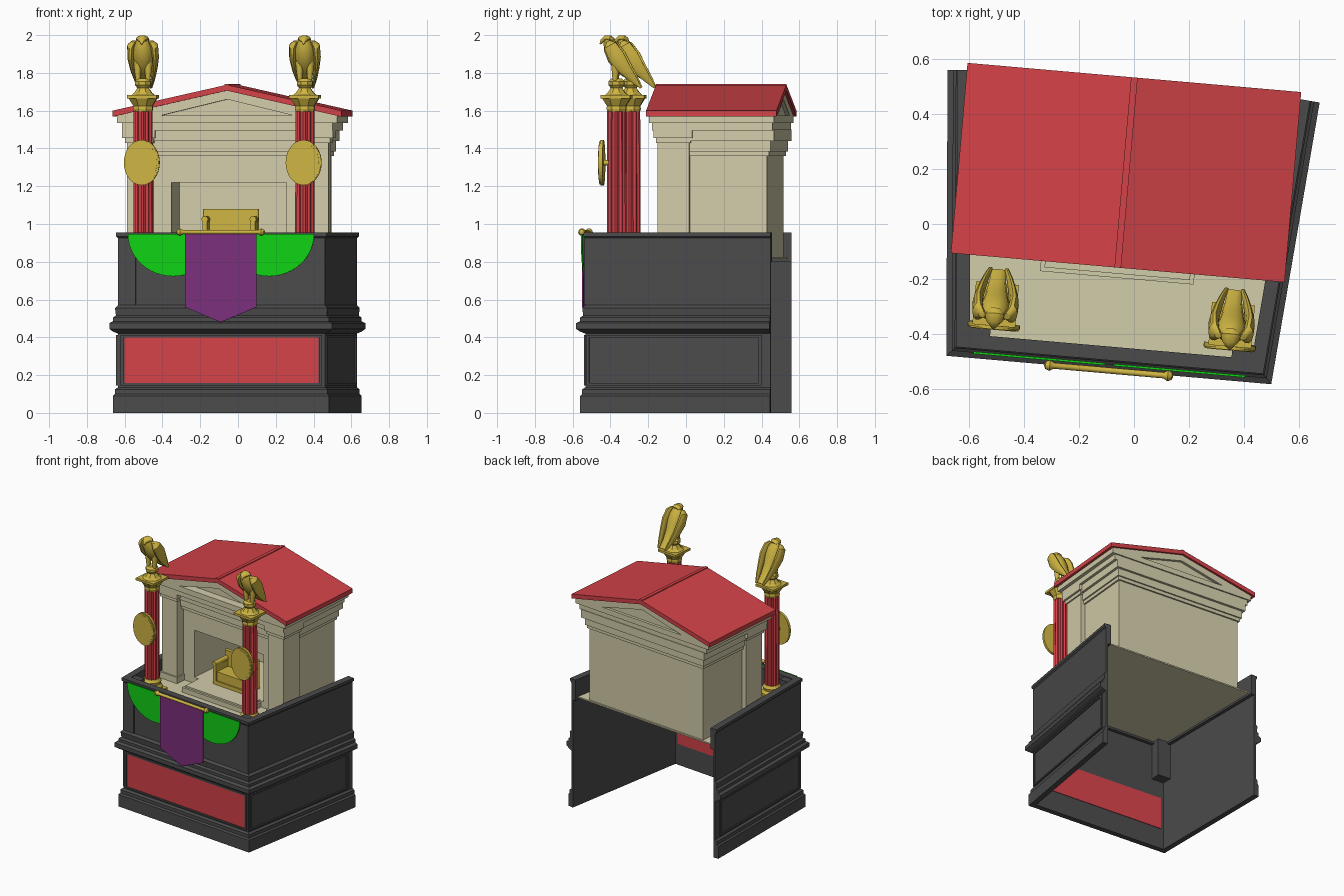
import bpy, bmesh, math
from mathutils import Matrix, Vector

if "Cube" in bpy.data.objects:
    bpy.data.objects.remove(bpy.data.objects["Cube"])

# Whole model is turned slightly on its base
PLACE = Matrix.Rotation(math.radians(-5), 4, 'Z') @ Matrix.Translation((-0.045, 0, 0))


def material(name, rgb):
    m = bpy.data.materials.new(name)
    m.use_nodes = True
    m.diffuse_color = (*rgb, 1)
    m.node_tree.nodes["Principled BSDF"].inputs["Base Color"].default_value = (*rgb, 1)
    return m


DARK = material("dark_stone", (0.07, 0.07, 0.072))
RED = material("red", (0.65, 0.055, 0.065))
CREAM = material("cream_stone", (0.65, 0.61, 0.40))
GOLD = material("gold", (0.62, 0.46, 0.055))
GREEN = material("green_cloth", (0.005, 0.64, 0.007))
PURPLE = material("purple_cloth", (0.20, 0.028, 0.20))


def finish(name, bm, mat, smooth=False):
    bmesh.ops.recalc_face_normals(bm, faces=bm.faces)
    mesh = bpy.data.meshes.new(name)
    bm.to_mesh(mesh)
    bm.free()
    mesh.transform(PLACE)
    mesh.materials.append(mat)
    obj = bpy.data.objects.new(name, mesh)
    bpy.context.collection.objects.link(obj)
    if smooth:
        bpy.ops.object.select_all(action='DESELECT')
        obj.select_set(True)
        bpy.context.view_layer.objects.active = obj
        bpy.ops.object.shade_smooth_by_angle(angle=math.radians(40))
    return obj


def loft(name, rings, mat, smooth=False):
    """Skin closed rings of points and cap both ends."""
    bm = bmesh.new()
    loops = [[bm.verts.new(p) for p in ring] for ring in rings]
    n = len(loops[0])
    for a, b in zip(loops, loops[1:]):
        for i in range(n):
            bm.faces.new((a[i], a[(i + 1) % n], b[(i + 1) % n], b[i]))
    bm.faces.new(loops[0])
    bm.faces.new(loops[-1])
    return finish(name, bm, mat, smooth)


def prism(name, pts, y0, y1, mat):
    return loft(name, [[(x, y, z) for x, z in pts] for y in (y0, y1)], mat)


def box(name, x0, x1, y0, y1, z0, z1, mat):
    return prism(name, [(x0, z0), (x1, z0), (x1, z1), (x0, z1)], y0, y1, mat)


def lathe(name, x, y, profile, mat, sides=16, flute=0.0, smooth=False):
    rings = []
    for r, z in profile:
        ring = []
        for i in range(sides):
            a = 2 * math.pi * (i + 0.5) / sides
            k = r * (1 - flute * (i % 2))
            ring.append((x + k * math.cos(a), y + k * math.sin(a), z))
        rings.append(ring)
    return loft(name, rings, mat, smooth)


def tube(name, pts, mat, origin=(0, 0), sides=10):
    """Smooth tube in the y-z direction; points are x, y, z, width, thickness."""
    rings = []
    for i, (x, y, z, w, t) in enumerate(pts):
        a, b = pts[max(i - 1, 0)], pts[min(i + 1, len(pts) - 1)]
        d = Vector((0, b[1] - a[1], b[2] - a[2])).normalized()
        side = Vector((0, -d.z, d.y))
        c = Vector((x + origin[0], y + origin[1], z))
        angles = [2 * math.pi * k / sides for k in range(sides)]
        rings.append([c + Vector((w * math.cos(k), 0, 0)) + side * t * math.sin(k) for k in angles])
    return loft(name, rings, mat, True)


# Three-sided enclosure wall, widening to the back
path = [Vector(p) for p in ((-0.678, 0.498), (-0.592, -0.536), (0.592, -0.536), (0.678, 0.498))]
dirs = [(b - a).normalized() for a, b in zip(path, path[1:])]
outs = [Vector((d.y, -d.x)) for d in dirs]


def corner(i):
    n, m = outs[max(i - 1, 0)], outs[min(i, 2)]
    return (n + m) / (1 + n.dot(m))


profile = [(-.02, 0), (-.02, .09), (-.03, .1), (-.03, .125), (-.045, .135), (-.045, .42),
           (-.02, .43), (0, .445), (0, .475), (-.02, .485), (-.02, .505), (-.035, .515),
           (-.03, .555), (-.045, .57), (-.045, .925), (-.035, .935), (-.035, .955),
           (-.085, .955), (-.085, .8), (-.06, .8), (-.06, 0)]
loft("enclosure_wall", [[(*(p + corner(i) * o), z) for o, z in profile]
                        for i, p in enumerate(path)], DARK)


def plate(name, seg, pts, o0, o1, mat):
    """Outline laid flat on one wall, measured from the wall's middle."""
    mid = (path[seg] + path[seg + 1]) / 2
    return loft(name, [[(*(mid + dirs[seg] * a + outs[seg] * o), z) for a, z in pts]
                       for o in (o0, o1)], mat)


def rect(a0, a1, z0, z1):
    return [(a0, z0), (a1, z0), (a1, z1), (a0, z1)]


# Panel frames on each wall
for seg, name, half in ((0, "right", .47), (1, "front", .535), (2, "left", .47)):
    for s in (-1, 1):
        plate(name + "_frame_side", seg, rect(s * half, s * (half - .015), .145, .41), -.05, -.036, DARK)
    for z in (.145, .4):
        plate(name + "_frame_rail", seg, rect(-half, half, z, z + .012), -.05, -.036, DARK)
plate("red_panel", 1, rect(-.515, .515, .157, .4), -.064, -.042, RED)

# Corner piers, outside and inside
for s in (-1, 1):
    plate("pier_face", 1, rect(s * .55, s * .455, .57, .925), -.05, -.038, DARK)
    box("corner_pier", s * .545, s * .44, -.49, -.40, .53, .95, DARK)

# Cloth hangings and their rail
plate("banner", 1, [(-.19, .95), (-.19, .56), (0, .48), (.19, .56), (.19, .95)], -.004, .003, PURPLE)
for s in (-1, 1):
    arc = [math.pi * i / 24 for i in range(25)]
    plate("swag", 1, [(s * .255 + .24 * math.cos(a), .948 - .225 * math.sin(a)) for a in arc],
          -.024, -.016, GREEN)
rail = [(-.235, .004), (-.23, .014), (-.215, .02), (-.2, .011), (.2, .011), (.215, .02), (.23, .014), (.235, .004)]
ring = [2 * math.pi * k / 10 for k in range(10)]
loft("banner_rail", [[(x, -.538 + r * math.cos(a), .957 + r * math.sin(a)) for a in ring]
                     for x, r in rail], GOLD, True)

# Floor slab
floor = [(-.53, -.465), (.53, -.465), (.61, .48), (-.61, .48)]
loft("floor", [[(x, y, z) for x, y in floor] for z in (.815, .825)], CREAM)

# Shrine walls around a deep niche
for s in (-1, 1):
    box("shrine_side", s * .305, s * .50, -.04, .47, .82, 1.5, CREAM)
    box("front_pilaster", s * .40, s * .535, -.108, .06, .82, 1.43, CREAM)
    box("pilaster_base", s * .39, s * .55, -.12, .07, .82, .87, CREAM)
    box("pilaster_neck", s * .393, s * .545, -.116, .068, 1.43, 1.455, CREAM)
    box("pilaster_capital", s * .385, s * .56, -.128, .078, 1.455, 1.5, CREAM)
box("shrine_back", -.31, .31, .44, .47, .82, 1.5, CREAM)
box("niche_ceiling", -.31, .31, -.04, .45, 1.22, 1.5, CREAM)
box("niche_floor", -.31, .31, -.04, .45, .82, .87, CREAM)
box("step", -.28, .28, -.2, -.03, .82, .86, CREAM)
box("upper_step", -.265, .265, -.185, -.03, .86, .872, CREAM)
for half, z0, z1 in ((.512, 1.36, 1.385), (.522, 1.385, 1.44), (.54, 1.44, 1.5)):
    out = half - .50
    box("wall_moulding", -half, half, -.05 - out, .47 + out, z0, z1, CREAM)

# Entablature and gables
box("frieze", -.56, .56, -.135, .505, 1.495, 1.535, CREAM)
box("cornice", -.585, .585, -.15, .515, 1.535, 1.575, CREAM)
prism("gable_core", [(-.58, 1.57), (.58, 1.57), (0, 1.705)], -.09, .495, CREAM)
for s in (-1, 1):
    for y0, y1 in ((-.15, -.08), (.49, .515)):
        prism("raking_cornice", [(s * .59, 1.57), (s * .37, 1.57), (0, 1.66), (0, 1.71), (s * .59, 1.577)],
              y0, y1, CREAM)

# Roof
prism("roof", [(-.608, 1.568), (0, 1.706), (.608, 1.568), (.608, 1.6), (0, 1.737), (-.608, 1.6)],
      -.163, .53, RED)
box("roof_ridge", -.012, .012, -.163, .53, 1.72, 1.74, RED)

# Throne in the niche
box("throne_seat", -.12, .12, -.03, .1, .90, .965, GOLD)
box("throne_back", -.135, .135, .085, .11, .87, 1.08, GOLD)
box("throne_footing", -.13, .13, -.04, .1, .87, .9, GOLD)
for s in (-1, 1):
    box("throne_arm", s * .115, s * .14, -.04, .1, .87, 1.02, GOLD)
    tube("throne_arm_roll", [(s * .128, y, 1.025, .018, .018) for y in (-.045, .1)], GOLD)
    tube("throne_back_post", [(s * .135, .098, z, .014, .014) for z in (.87, 1.08)], GOLD)

# Columns, shields and perched birds
CY = -.335
for s in (-1, 1):
    cx = s * .43
    box("column_plinth", cx - .075, cx + .075, CY - .075, CY + .075, .82, .86, GOLD)
    lathe("column_base", cx, CY, [(.07, .86), (.072, .88), (.058, .9), (.064, .92), (.052, .94)],
          GOLD, smooth=True)
    lathe("column_shaft", cx, CY, [(.052, .93), (.05, 1.61)], RED, 24, .16)
    lathe("column_capital", cx, CY, [(.052, 1.595), (.056, 1.61), (.054, 1.625), (.085, 1.672)], GOLD, 8)
    box("column_abacus", cx - .078, cx + .078, CY - .078, CY + .078, 1.665, 1.682, GOLD)
    lathe("bird_stand", cx, CY, [(.068, 1.68), (.05, 1.695), (.032, 1.72), (.045, 1.735),
                                 (.045, 1.755), (.03, 1.77)], GOLD, 8)
    # Oval shield with a raised rim
    for name, k, y0, y1 in (("shield", 1, -.085, -.068), ("shield_rim", .96, -.09, -.07),
                            ("shield_boss", .86, -.092, -.08)):
        oval = [(cx + .095 * k * math.cos(2 * math.pi * i / 32),
                 1.325 + .12 * k * math.sin(2 * math.pi * i / 32)) for i in range(32)]
        prism(name, oval, CY + y0, CY + y1, GOLD)
    tube("shield_mount", [(cx, CY - .075, 1.325, .015, .015), (cx, CY, 1.325, .015, .015)], GOLD)
    # Bird: body with head and tail, folded wings, legs
    o = (cx, CY)
    tube("bird_body", [(0, .125, 1.725, .026, .006), (0, .085, 1.765, .03, .014), (0, .03, 1.82, .042, .034),
                       (0, -.005, 1.88, .052, .046), (0, -.028, 1.93, .05, .042),
                       (0, -.04, 1.962, .036, .032), (0, -.05, 1.982, .03, .02)], GOLD, o)
    tube("bird_head", [(0, -.015, 1.972, .02, .012), (0, -.035, 1.978, .036, .022),
                       (0, -.06, 1.98, .03, .018), (0, -.077, 1.97, .014, .011),
                       (0, -.087, 1.952, .004, .004)], GOLD, o)
    for w in (-1, 1):
        tube("bird_wing", [(w * .045, -.04, 1.968, .014, .012), (w * .062, -.03, 1.945, .02, .036),
                           (w * .066, .005, 1.885, .018, .045), (w * .058, .045, 1.825, .015, .036),
                           (w * .045, .09, 1.77, .012, .022), (w * .03, .13, 1.722, .008, .006)], GOLD, o)
        tube("bird_leg", [(w * .028, .0, 1.86, .024, .026), (w * .028, -.004, 1.81, .018, .02),
                          (w * .026, -.006, 1.76, .012, .014)], GOLD, o)
